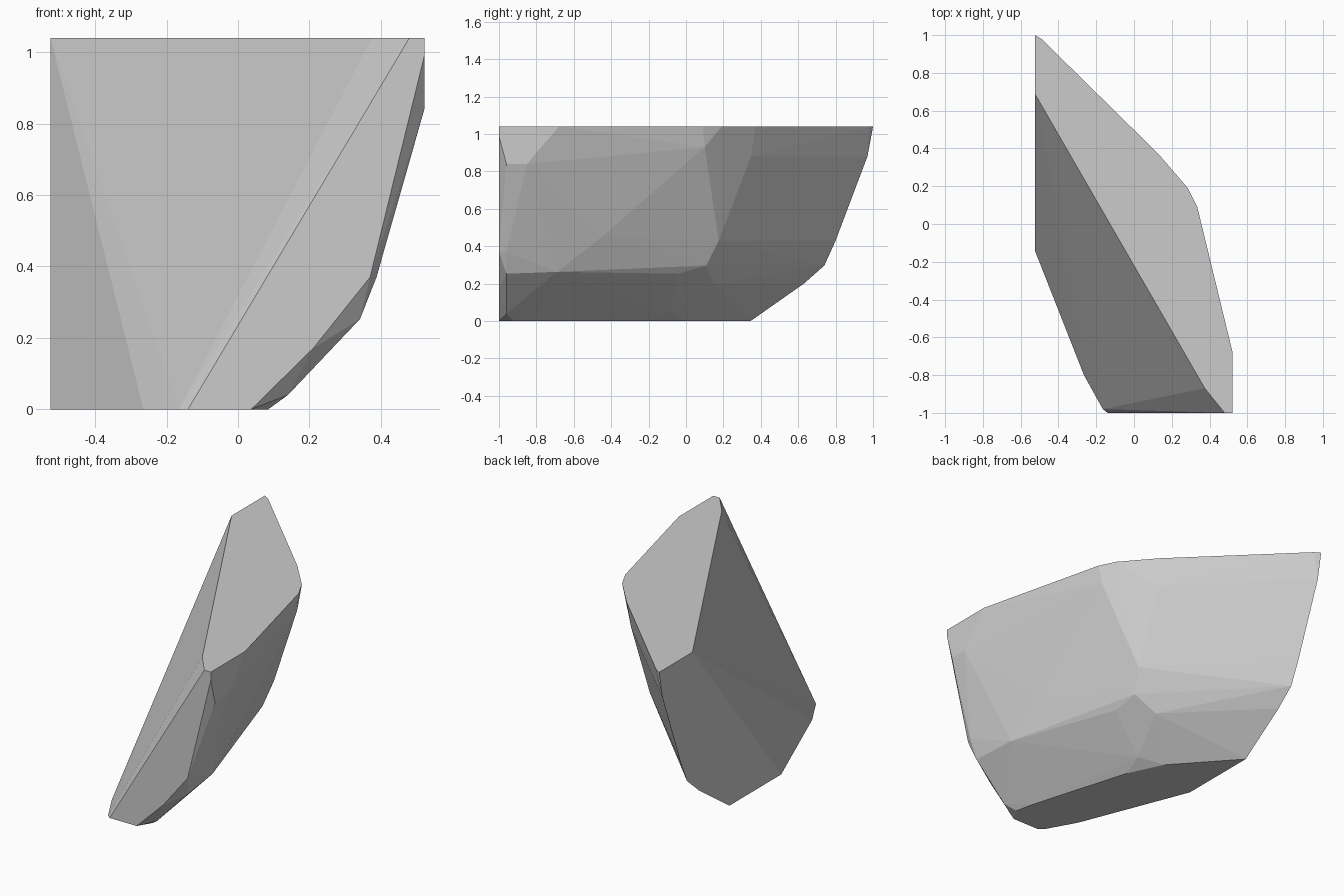
import bpy, bmesh, math

# Outline points of the rock chunk, grouped by height: z -> (x, y) points
layers = {
    # flat base
    0.0: [(-0.525, -0.14), (-0.265, -0.80), (-0.165, -0.98), (-0.14, -1.0),
          (0.037, -1.0), (0.085, -0.92), (0.061, -0.81), (-0.119, -0.203),
          (-0.218, 0.003), (-0.525, 0.345)],
    # lower chamfer
    0.04: [(0.14, -0.96)],
    0.045: [(-0.10, -0.085)],
    0.17: [(0.21, -1.0)],
    0.20: [(-0.035, 0.147), (-0.525, 0.63)],
    0.253: [(0.342, -0.96), (0.10, -0.04)],
    0.263: [(0.315, -0.69)],
    0.297: [(0.084, 0.108), (-0.525, 0.74)],
    # side wall
    0.37: [(0.37, -1.0), (0.388, -0.96)],
    0.43: [(0.113, 0.175), (-0.525, 0.80)],
    0.45: [(0.315, -0.45)],
    0.84: [(0.522, -0.96), (0.522, -0.85)],
    0.88: [(0.114, 0.348), (-0.525, 0.97)],
    0.93: [(0.317, 0.10)],
    0.99: [(0.522, -1.0)],
    # flat top
    1.04: [(-0.525, 0.69), (0.375, -0.87), (0.48, -1.0), (0.522, -1.0),
           (0.522, -0.68), (0.335, 0.09), (0.285, 0.19), (0.13, 0.37),
           (-0.49, 0.98), (-0.525, 1.0)],
}

# Wrap the points in a faceted convex shell
bm = bmesh.new()
for z, points in layers.items():
    for x, y in points:
        bm.verts.new((x, y, z))
bmesh.ops.convex_hull(bm, input=bm.verts[:])
loose = [v for v in bm.verts if not v.link_faces]
bmesh.ops.delete(bm, geom=loose, context='VERTS')
bmesh.ops.dissolve_limit(bm, angle_limit=math.radians(0.5),
                         verts=bm.verts[:], edges=bm.edges[:])
bmesh.ops.recalc_face_normals(bm, faces=bm.faces[:])

mesh = bpy.data.meshes.new("rock_chunk")
bm.to_mesh(mesh)
bm.free()

# Plain grey stone
stone = bpy.data.materials.new("grey stone")
stone.diffuse_color = (0.60, 0.60, 0.60, 1.0)
mesh.materials.append(stone)

rock = bpy.data.objects.new("rock_chunk", mesh)
bpy.context.collection.objects.link(rock)
